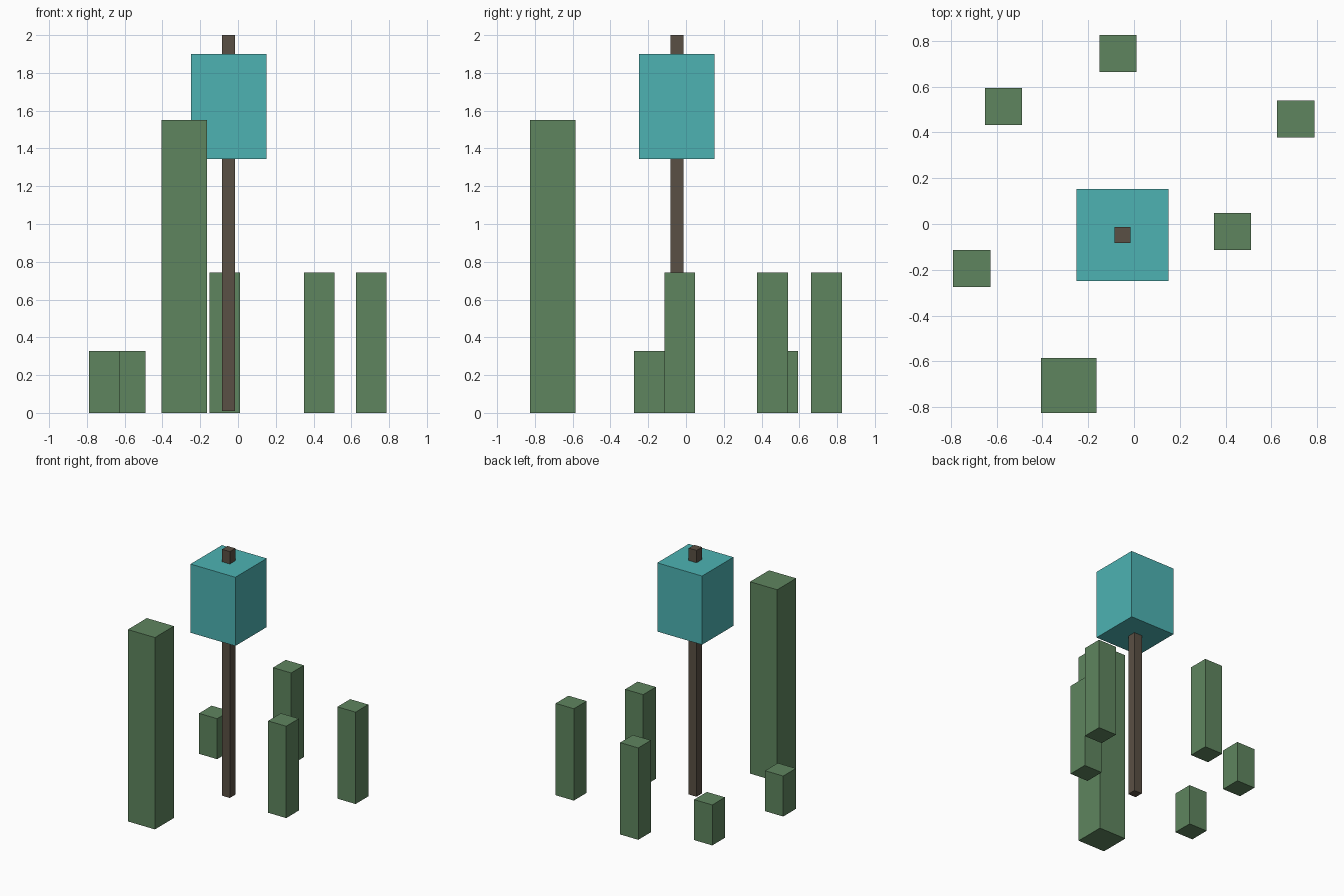
import bpy

default_cube = bpy.data.objects.get("Cube")
if default_cube:
    bpy.data.objects.remove(default_cube, do_unlink=True)


def make_material(name, rgb):
    colour = (*rgb, 1.0)
    mat = bpy.data.materials.new(name)
    mat.use_nodes = True
    mat.diffuse_color = colour
    bsdf = next(n for n in mat.node_tree.nodes if n.type == "BSDF_PRINCIPLED")
    bsdf.inputs["Base Color"].default_value = colour
    return mat


def make_block(name, centre, width, bottom, top, mat):
    """Upright square block between two heights."""
    x, y = centre
    bpy.ops.mesh.primitive_cube_add(size=1, location=(x, y, (bottom + top) / 2))
    block = bpy.context.object
    block.name = name
    block.scale = (width, width, top - bottom)
    bpy.ops.object.transform_apply(location=False, rotation=False, scale=True)
    block.data.materials.append(mat)
    return block


green = make_material("leaf_green", (0.114, 0.235, 0.114))
teal = make_material("teal", (0.075, 0.45, 0.45))
brown = make_material("bark_brown", (0.102, 0.08, 0.058))

# Central tree: thin trunk passing through the crown
tree = (-0.05, -0.048)
make_block("trunk", tree, 0.07, 0.01, 2.0, brown)
make_block("crown", tree, 0.4, 1.345, 1.9, teal)

# Tall pillar at the front
make_block("tall_pillar", (-0.285, -0.705), 0.242, 0, 1.55, green)

# Ring of smaller posts
short, medium = 0.327, 0.742
posts = {
    "front_right_post": ((-0.708, -0.195), short),
    "back_right_post": ((-0.57, 0.513), short),
    "back_post": ((-0.07, 0.744), medium),
    "back_left_post": ((0.706, 0.458), medium),
    "left_post": ((0.43, -0.033), medium),
}
for name, (centre, height) in posts.items():
    make_block(name, centre, 0.162, 0, height, green)
